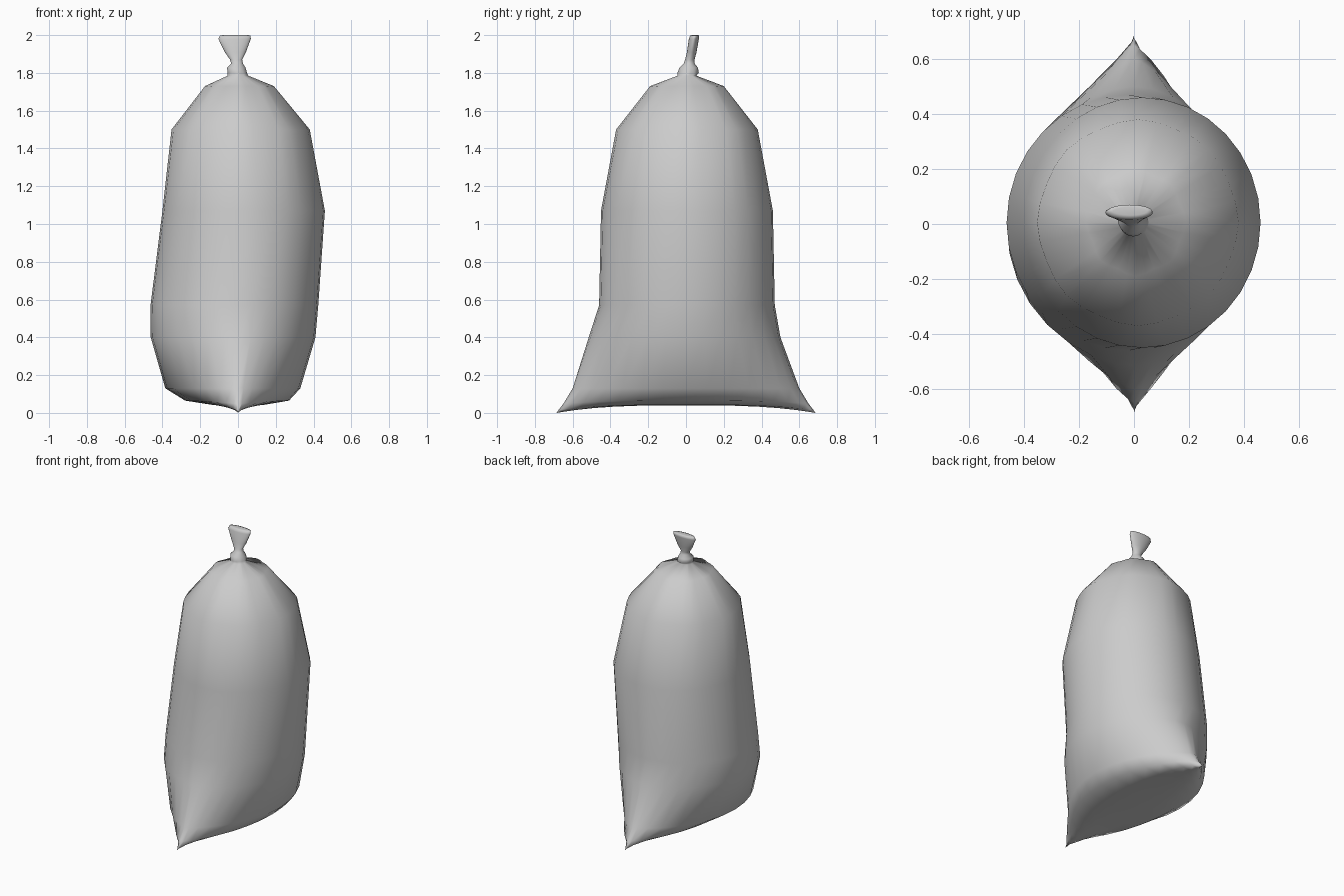
import bpy, bmesh, math

N = 32

# Rings bottom to top: z, x_min, x_max, y_min, y_max, point (1 = oval, more = pointed
# at the y ends), z drop at the y ends, pleat depth
RINGS = [
    (0.040, 0.00, 0.00, -0.685, 0.685, 1.0, 0.040, 0.0),   # bottom seam
    (0.043, -0.14, 0.14, -0.675, 0.675, 1.7, 0.028, 0.0),
    (0.065, -0.28, 0.27, -0.648, 0.648, 1.55, 0.015, 0.0),
    (0.130, -0.385, 0.33, -0.60, 0.60, 1.5, 0.0, 0.0),
    (0.400, -0.462, 0.41, -0.515, 0.50, 1.12, 0.0, 0.0),
    (0.570, -0.463, 0.425, -0.46, 0.47, 1.0, 0.0, 0.0),
    (1.070, -0.40, 0.46, -0.45, 0.46, 1.0, 0.0, 0.0),
    (1.500, -0.352, 0.38, -0.37, 0.38, 1.0, 0.0, 0.02),
    (1.730, -0.175, 0.19, -0.19, 0.20, 1.0, 0.0, 0.07),    # gathered shoulder
    (1.785, -0.055, 0.055, -0.045, 0.055, 1.0, 0.0, 0.08),
    (1.800, -0.055, 0.048, -0.045, 0.068, 1.0, 0.0, 0.0),  # tie
    (1.828, -0.058, 0.040, -0.035, 0.063, 1.0, 0.0, 0.0),
    (1.850, -0.036, 0.026, -0.012, 0.045, 1.0, 0.0, 0.0),
    (1.870, -0.042, 0.022, -0.005, 0.045, 1.0, 0.0, 0.0),
    (1.910, -0.070, 0.042, 0.005, 0.056, 1.0, 0.0, 0.0),   # flared end
    (1.980, -0.104, 0.068, 0.015, 0.068, 1.0, 0.0, 0.0),
    (1.998, -0.096, 0.066, 0.022, 0.070, 1.0, 0.0, 0.0),
    (2.000, -0.075, 0.048, 0.032, 0.062, 1.0, 0.0, 0.0),
]


def ring_point(ring, i):
    z, x0, x1, y0, y1, point, drop, pleat = ring
    a = 2 * math.pi * i / N
    c, s = math.cos(a), math.sin(a)
    if abs(c) < 1e-6:
        c = 0.0
    c = math.copysign(abs(c) ** point, c)
    k = 1 - pleat * (0.5 - 0.5 * math.cos(8 * a))
    return ((x0 + x1) / 2 * (1 - abs(s) ** 4 * (point > 1)) + (x1 - x0) / 2 * c * k,
            (y0 + y1) / 2 + (y1 - y0) / 2 * s * k,
            z - drop * abs(s) ** 3)


# Sack lofted through the rings, closed at the tied end
bm = bmesh.new()
loops = [[bm.verts.new(ring_point(r, i)) for i in range(N)] for r in RINGS]
for lo, hi in zip(loops, loops[1:]):
    for i in range(N):
        j = (i + 1) % N
        bm.faces.new((lo[i], lo[j], hi[j], hi[i]))
bm.faces.new(loops[-1])

# Close the bottom seam
bmesh.ops.remove_doubles(bm, verts=bm.verts, dist=0.0005)
bmesh.ops.recalc_face_normals(bm, faces=bm.faces)
mesh = bpy.data.meshes.new("sack")
bm.to_mesh(mesh)
bm.free()

sack = bpy.data.objects.new("sack", mesh)
bpy.context.collection.objects.link(sack)
for p in mesh.polygons:
    p.use_smooth = True
